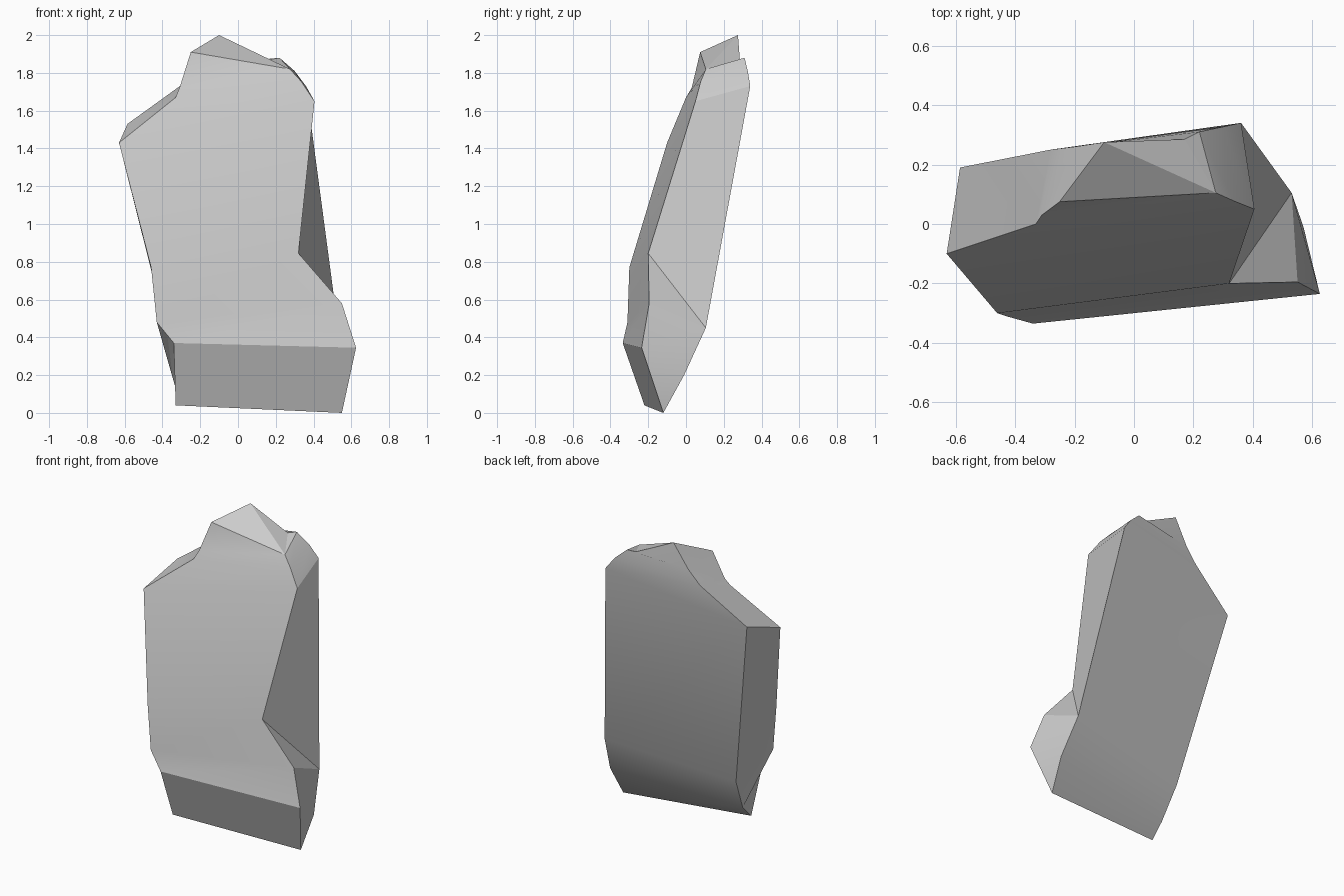
import bpy, bmesh

if "Cube" in bpy.data.objects:
    bpy.data.objects.remove(bpy.data.objects["Cube"])

# Cross-sections from foot to crest: front left, front right, back right, back left
rings = [
    [(-.33, -.22, .04), (.55, -.12, 0), (.55, -.12, 0), (-.33, -.22, .04)],
    [(-.34, -.335, .37), (.625, -.235, .345), (.57, -.01, .2), (-.33, -.13, .13)],
    [(-.43, -.31, .48), (.55, -.195, .58), (.53, .105, .45), (-.357, -.02, .35)],
    [(-.46, -.30, .77), (.32, -.20, .845), (.53, .105, .45), (-.357, -.02, .35)],
    [(-.63, -.10, 1.43), (.405, .05, 1.65), (.36, .34, 1.73), (-.585, .19, 1.53)],
    [(-.33, 0, 1.67), (.335, .078, 1.755), (.30, .327, 1.81), (-.28, .25, 1.75)],
    [(-.31, .03, 1.72), (.275, .105, 1.82), (.22, .31, 1.88), (-.20, .26, 1.84)],
    [(-.25, .075, 1.91), (.275, .105, 1.82), (.17, .285, 1.87), (-.10, .275, 2.0)],
]

bm = bmesh.new()
cache = {}


def vert(p):
    # Shared points let neighbouring sections pinch together
    if p not in cache:
        cache[p] = bm.verts.new(p)
    return cache[p]


def face(points):
    vs = list(dict.fromkeys(vert(p) for p in points))
    if len(vs) > 2:
        bm.faces.new(vs)


# Rock walls lofted between sections
for low, high in zip(rings, rings[1:]):
    for i in range(4):
        j = (i + 1) % 4
        face((low[i], low[j], high[j], high[i]))

# Sloping crest
a, b, c, d = rings[-1]
face((a, b, d))
face((b, c, d))
bmesh.ops.recalc_face_normals(bm, faces=bm.faces[:])

mesh = bpy.data.meshes.new("standing_rock")
bm.to_mesh(mesh)
bm.free()
rock = bpy.data.objects.new("standing_rock", mesh)
bpy.context.collection.objects.link(rock)
bpy.context.view_layer.objects.active = rock
rock.select_set(True)
bpy.ops.object.shade_smooth_by_angle(angle=0.44)
